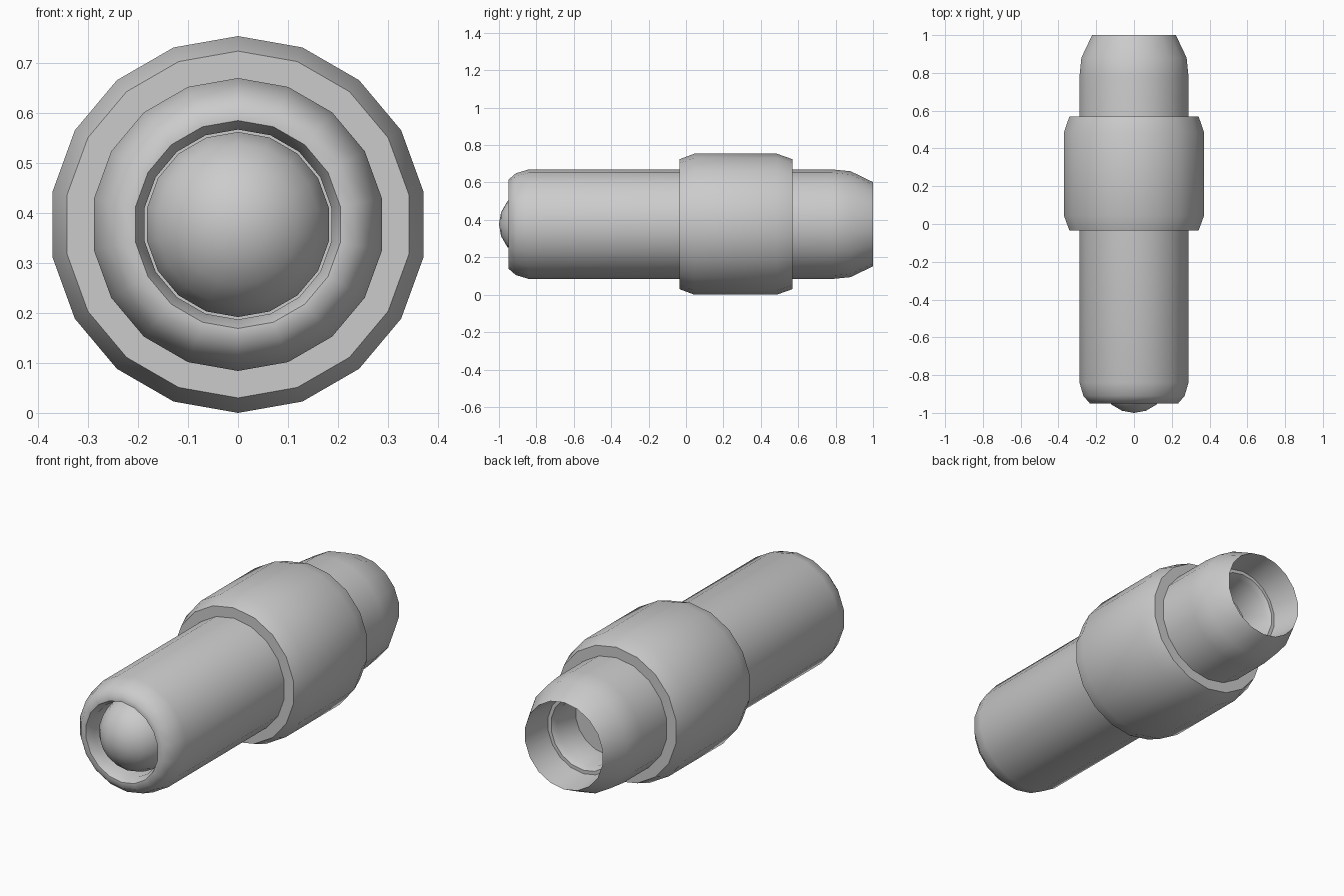
import bpy, bmesh
from math import sin, cos, pi, radians

if "Cube" in bpy.data.objects:
    bpy.data.objects.remove(bpy.data.objects["Cube"])

SIDES = 18
AXIS_Z = 0.377


def lathe(name, profile, closed=False):
    """Revolve (y, radius) points around the y axis."""
    bm = bmesh.new()
    rings = []
    for y, r in profile:
        if r < 1e-6:
            rings.append([bm.verts.new((0, y, AXIS_Z))] * SIDES)
        else:
            rings.append([bm.verts.new((r * sin(2 * pi * i / SIDES), y,
                                        AXIS_Z + r * cos(2 * pi * i / SIDES)))
                          for i in range(SIDES)])
    pairs = list(zip(rings, rings[1:]))
    if closed:
        pairs.append((rings[-1], rings[0]))
    for a, b in pairs:
        for i in range(SIDES):
            j = (i + 1) % SIDES
            bm.faces.new(dict.fromkeys((a[i], a[j], b[j], b[i])))
    bmesh.ops.recalc_face_normals(bm, faces=bm.faces)
    mesh = bpy.data.meshes.new(name)
    bm.to_mesh(mesh)
    bm.free()
    obj = bpy.data.objects.new(name, mesh)
    bpy.context.collection.objects.link(obj)
    bpy.ops.object.select_all(action='DESELECT')
    obj.select_set(True)
    bpy.context.view_layer.objects.active = obj
    bpy.ops.object.shade_smooth_by_angle(angle=radians(50))
    return obj


# Tube: front socket, rounded nose, long barrel, tapered tail, stepped rear bore
lathe("barrel", [
    (-0.80, 0), (-0.80, 0.19), (-0.91, 0.19), (-0.95, 0.208),
    (-0.95, 0.237), (-0.91, 0.272), (-0.84, 0.293),
    (0.78, 0.293), (0.88, 0.283), (1.0, 0.225),
    (0.84, 0.205), (0.84, 0.187), (0.81, 0.172), (0.66, 0.172), (0.66, 0)])

# Thick collar with chamfered ends
lathe("collar", [
    (-0.035, 0.285), (-0.035, 0.347), (0.045, 0.377),
    (0.485, 0.377), (0.57, 0.347), (0.57, 0.285)], closed=True)

# Ball seated in the front socket
R = 0.188
lathe("ball", [(-1 + R - R * cos(pi * k / 9), R * sin(pi * k / 9)) for k in range(10)])
